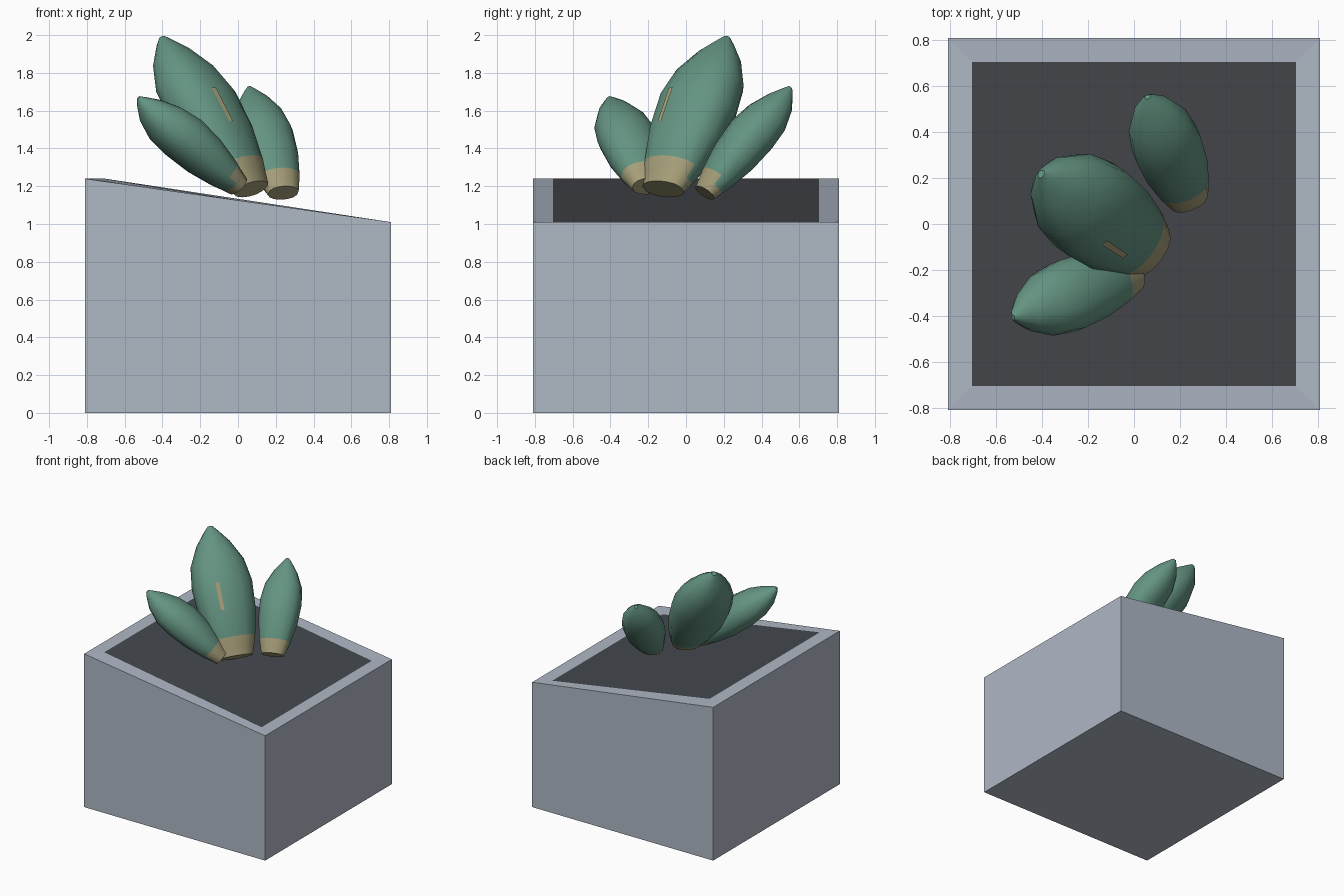
import bpy, bmesh, math
from mathutils import Vector

if "Cube" in bpy.data.objects:
    bpy.data.objects.remove(bpy.data.objects["Cube"])


def material(name, rgb):
    m = bpy.data.materials.new(name)
    m.diffuse_color = (*rgb, 1)
    m.use_nodes = True
    m.node_tree.nodes["Principled BSDF"].inputs["Base Color"].default_value = m.diffuse_color
    return m


STONE = material("grey_stone", (0.43, 0.48, 0.56))
SOIL = material("dark_soil", (0.058, 0.064, 0.073))
GREEN = material("leaf_green", (0.127, 0.296, 0.223))
TAN = material("leaf_tan", (0.38, 0.34, 0.19))


def add_object(name, bm, mats, smooth=False):
    bmesh.ops.recalc_face_normals(bm, faces=bm.faces)
    mesh = bpy.data.meshes.new(name)
    bm.to_mesh(mesh)
    bm.free()
    for m in mats:
        mesh.materials.append(m)
    obj = bpy.data.objects.new(name, mesh)
    bpy.context.collection.objects.link(obj)
    if smooth:
        bpy.ops.object.select_all(action='DESELECT')
        obj.select_set(True)
        bpy.context.view_layer.objects.active = obj
        bpy.ops.object.shade_smooth_by_angle(angle=math.radians(45))
    return obj


# Pot: box with a slanted top, soil as an inset face
H = 0.81
bm = bmesh.new()
bmesh.ops.create_cube(bm, size=2 * H)
for v in bm.verts:
    v.co.z = 0 if v.co.z < 0 else (1.24 if v.co.x < 0 else 1.01)
top = max(bm.faces, key=lambda f: f.calc_center_median().z)
bmesh.ops.inset_region(bm, faces=[top], thickness=0.15)
top.material_index = 1
add_object("pot_with_soil", bm, [STONE, SOIL])

# Leaf profile: position along the axis, half width, half thickness, bend
PROFILE = [(0, .125, .075, 0), (.06, .145, .09, 0), (.14, .17, .115, 0),
           (.34, .212, .155, 0), (.55, .226, .170, 0), (.72, .20, .152, -.01),
           (.87, .125, .10, -.015), (.965, .05, .042, -.01), (1, .018, .016, -.005)]
SIDES = 14


def leaf(name, base, tip, wide, thick):
    base, tip = Vector(base), Vector(tip)
    axis = tip - base
    side = Vector((axis.y, -axis.x, 0)).normalized()
    front = side.cross(axis).normalized()

    def point(ring, ang):
        s, w, t, bend = ring
        c, d = math.cos(ang), math.sin(ang)
        d = math.copysign(abs(d) ** 0.85, d)
        return base + axis * s + side * (c * w * wide) + front * ((d * t + bend) * thick)

    bm = bmesh.new()
    rings = [[bm.verts.new(point(r, math.tau * (k + .5) / SIDES)) for k in range(SIDES)]
             for r in PROFILE]
    for i in range(len(rings) - 1):
        for k in range(SIDES):
            n = (k + 1) % SIDES
            f = bm.faces.new((rings[i][k], rings[i][n], rings[i + 1][n], rings[i + 1][k]))
            # tan foot reaches higher on the upper side
            f.material_index = int(i == 0 or (i == 1 and k < SIDES // 2))
    bm.faces.new(rings[0][::-1]).material_index = 1
    bm.faces.new(rings[-1])
    add_object(name, bm, [GREEN, TAN], True)
    return point, front


point, front = leaf("centre_leaf", (.07, -.12, 1.185), (-.40, .215, 1.99), 1, 1)
leaf("left_leaf", (0, -.20, 1.2), (-.525, -.405, 1.67), .71, .76)
leaf("right_leaf", (.24, .10, 1.165), (.06, .55, 1.725), .68, .74)

# Thin tan streak lying on the centre leaf
bm = bmesh.new()
lift = front * 0.004
angles = [math.tau * a / SIDES for a in (4.2, 4.5)]
rows = [[bm.verts.new(point(r, a) + lift) for a in angles] for r in PROFILE[3:5]]
bm.faces.new((rows[0][0], rows[0][1], rows[1][1], rows[1][0]))
add_object("leaf_streak", bm, [TAN])
